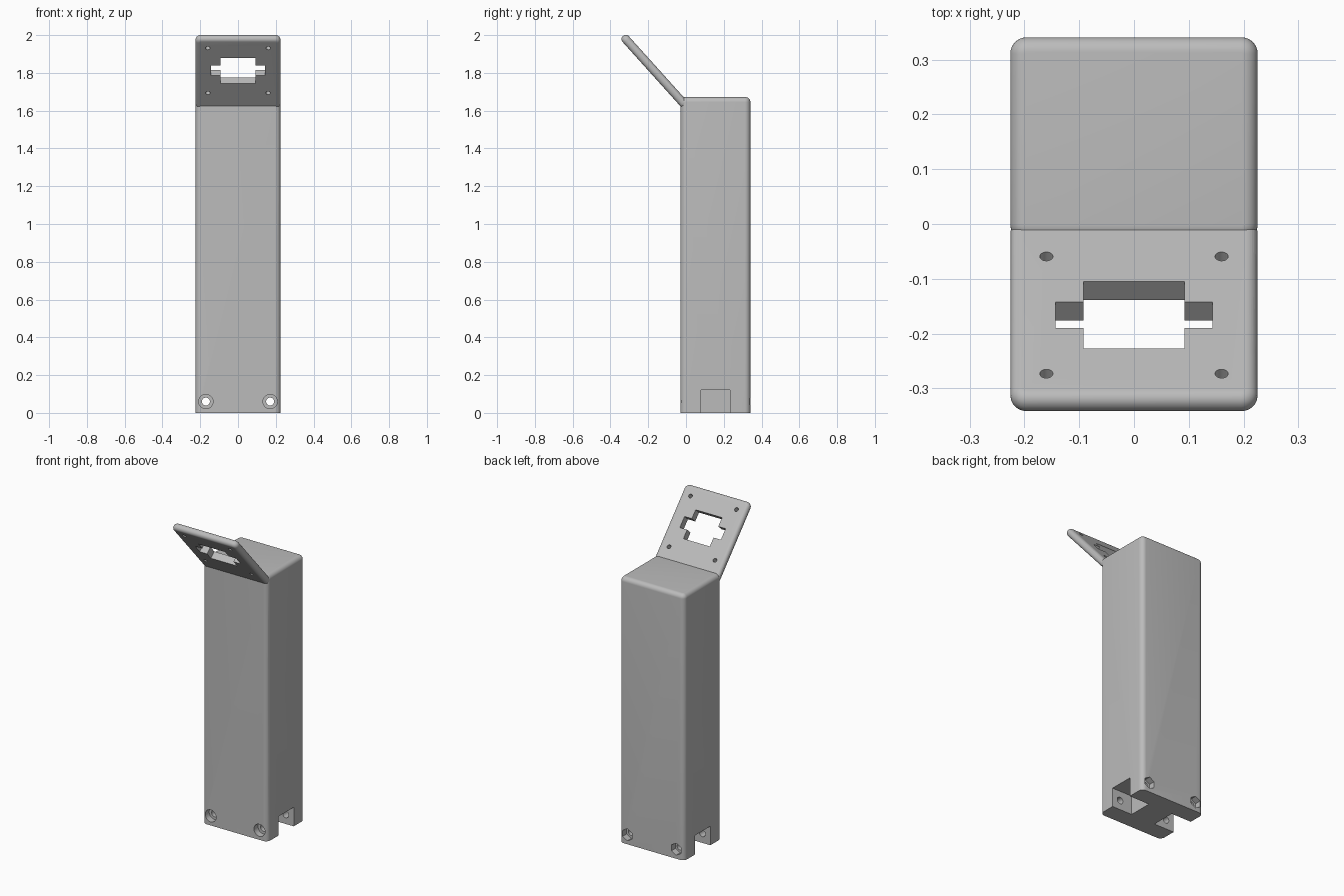
import bpy, bmesh, math
from mathutils import Matrix, Vector

old = bpy.data.objects.get("Cube")
if old:
    bpy.data.objects.remove(old, do_unlink=True)

grey = bpy.data.materials.new("plain grey")
grey.use_nodes = True
colour = (0.5, 0.5, 0.5, 1)
grey.diffuse_color = colour
grey.node_tree.nodes["Principled BSDF"].inputs["Base Color"].default_value = colour

TILT = math.radians(-48)
PLATE = Matrix.Translation((0, -0.183, 1.8275)) @ Matrix.Rotation(TILT, 4, 'X')


def finish(bm, name, matrix=Matrix()):
    bmesh.ops.recalc_face_normals(bm, faces=bm.faces)
    me = bpy.data.meshes.new(name)
    bm.to_mesh(me)
    bm.free()
    me.transform(matrix)
    me.materials.append(grey)
    ob = bpy.data.objects.new(name, me)
    bpy.context.collection.objects.link(ob)
    return ob


def box(name, lo, hi, matrix=Matrix(), corner=0, rim=0, round_bottom=False):
    """Box with rounded upright corners and a rounded top (and bottom) rim."""
    lo, hi = Vector(lo), Vector(hi)
    bm = bmesh.new()
    bmesh.ops.create_cube(bm, size=1)
    for v in bm.verts:
        v.co = (lo + hi) / 2 + v.co * (hi - lo)

    def bevel(edges, radius):
        bmesh.ops.bevel(bm, geom=edges, offset=radius, segments=8,
                        profile=0.5, affect='EDGES', clamp_overlap=True)
    if corner:
        bevel([e for e in bm.edges
               if abs(e.verts[0].co.z - e.verts[1].co.z) > 1e-4], corner)
    if rim:
        levels = [hi.z] + ([lo.z] if round_bottom else [])
        bevel([e for e in bm.edges
               if any(all(abs(v.co.z - z) < 1e-5 for v in e.verts)
                      for z in levels)], rim)
    return finish(bm, name, matrix)


def rod(name, radius, depth, matrix, sides=32):
    bm = bmesh.new()
    bmesh.ops.create_cone(bm, cap_ends=True, segments=sides, radius1=radius,
                          radius2=radius, depth=depth)
    return finish(bm, name, matrix)


def along_y(x, y, z):
    return Matrix.Translation((x, y, z)) @ Matrix.Rotation(math.pi / 2, 4, 'X')


# Upright post and the tilted mounting plate
post = box("post", (-0.226, -0.03, 0), (0.226, 0.341, 1.672),
           corner=0.03, rim=0.027)
plate = box("mounting_plate", (-0.2255, -0.2255, -0.0225), (0.2255, 0.28, 0.0225),
            PLATE, corner=0.03, rim=0.0215, round_bottom=True)

# Stepped opening in the plate
cutters = [
    box("main_opening", (-0.092, -0.091, -0.1), (0.092, 0.091, 0.1), PLATE),
    box("side_opening", (-0.143, -0.035, -0.1), (0.143, 0.035, 0.1), PLATE),
]
for side in (-1, 1):
    # Screw holes in the plate
    for v in (-0.16, 0.16):
        cutters.append(rod("screw_hole", 0.012, 0.07,
                           PLATE @ Matrix.Translation((side * 0.16, v, 0))))
    # Side notch, bolt hole, round bolt-head recess and hexagonal nut recess
    x = side * 0.17
    inner, outer = sorted((side * 0.085, side * 0.3))
    cutters += [
        box("side_notch", (inner, 0.08, -0.1), (outer, 0.232, 0.12)),
        rod("bolt_hole", 0.021, 0.6, along_y(x, 0.15, 0.06)),
        rod("bolt_recess", 0.038, 0.08, along_y(x, -0.03, 0.06)),
        rod("nut_recess", 0.038, 0.08, along_y(x, 0.341, 0.06), sides=6),
    ]


def combine(operand, operation):
    bpy.context.view_layer.objects.active = post
    mod = post.modifiers.new(operation.lower(), 'BOOLEAN')
    mod.operation, mod.solver, mod.object = operation, 'EXACT', operand
    bpy.ops.object.modifier_apply(modifier=mod.name)
    bpy.data.objects.remove(operand, do_unlink=True)


combine(plate, 'UNION')
for cutter in cutters:
    combine(cutter, 'DIFFERENCE')

post.name = "post_with_plate"
bpy.ops.object.select_all(action='DESELECT')
post.select_set(True)
bpy.ops.object.shade_smooth_by_angle(angle=math.radians(30))
